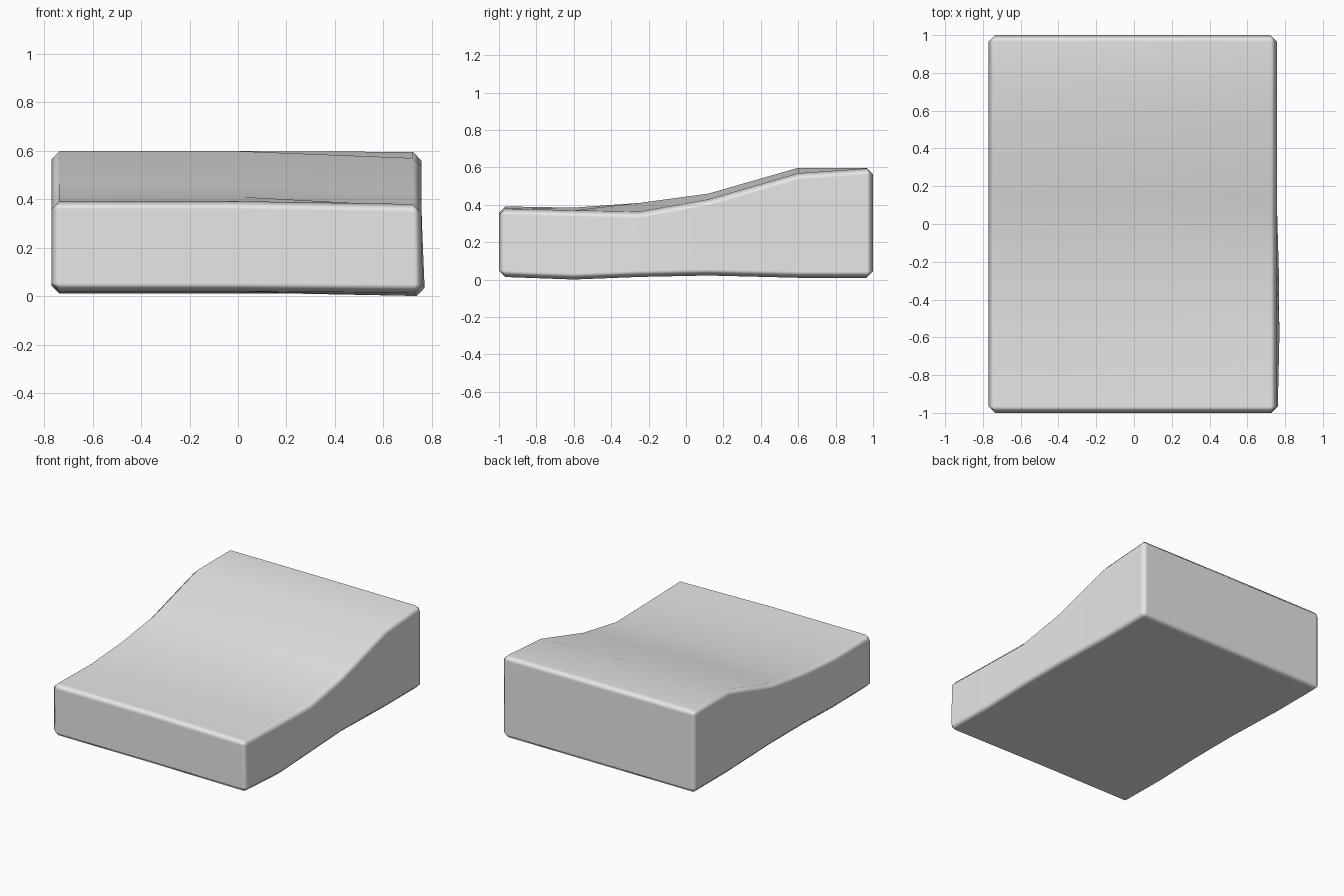
import bpy
import bmesh

if "Cube" in bpy.data.objects:
    bpy.data.objects.remove(bpy.data.objects["Cube"], do_unlink=True)

# Plain grey surface
grey = bpy.data.materials.new("plain grey")
grey.use_nodes = True
colour = (0.8, 0.8, 0.8, 1)
grey.diffuse_color = colour
grey.node_tree.nodes["Principled BSDF"].inputs["Base Color"].default_value = colour

# Cross-sections from front to back:
# y, top height, top height on the left edge, bottom, bottom on the left edge, lower bulge
sections = [
    (-1.0, 0.392, 0.380, 0.020, 0.015, 0.005),
    (-0.6, 0.385, 0.370, 0.015, 0.000, 0.015),
    (-0.25, 0.410, 0.362, 0.025, 0.014, 0.012),
    (0.12, 0.460, 0.428, 0.025, 0.022, 0.0),
    (0.6, 0.598, 0.568, 0.010, 0.010, 0.0),
    (1.0, 0.598, 0.597, 0.010, 0.010, 0.0),
]
RIGHT, LEFT = -0.77, 0.756

# Sloped block: rings joined along the length, closed by two faces at each end
bm = bmesh.new()
rings = []
for y, top, top_left, low, low_left, bulge in sections:
    outline = [(RIGHT, low), (0, low), (LEFT + bulge, low_left),
               (LEFT, top_left), (0, top), (RIGHT, top)]
    rings.append([bm.verts.new((x, y, z)) for x, z in outline])
for a, b in zip(rings, rings[1:]):
    for i in range(6):
        j = (i + 1) % 6
        bm.faces.new((a[i], a[j], b[j], b[i]))
for ring in (rings[0], rings[-1]):
    for corners in ((0, 1, 4, 5), (1, 2, 3, 4)):
        bm.faces.new([ring[i] for i in corners])
bmesh.ops.recalc_face_normals(bm, faces=bm.faces)
for face in bm.faces:
    face.smooth = True

mesh = bpy.data.meshes.new("sloped_block")
bm.to_mesh(mesh)
bm.free()
mesh.materials.append(grey)
block = bpy.data.objects.new("sloped_block", mesh)
bpy.context.collection.objects.link(block)

# Narrow chamfer that blends softly into the large faces
bevel = block.modifiers.new("edge_chamfer", "BEVEL")
bevel.width = 0.034
bevel.segments = 1
bevel.limit_method = "ANGLE"
bevel.angle_limit = 1.0
bevel.harden_normals = True
